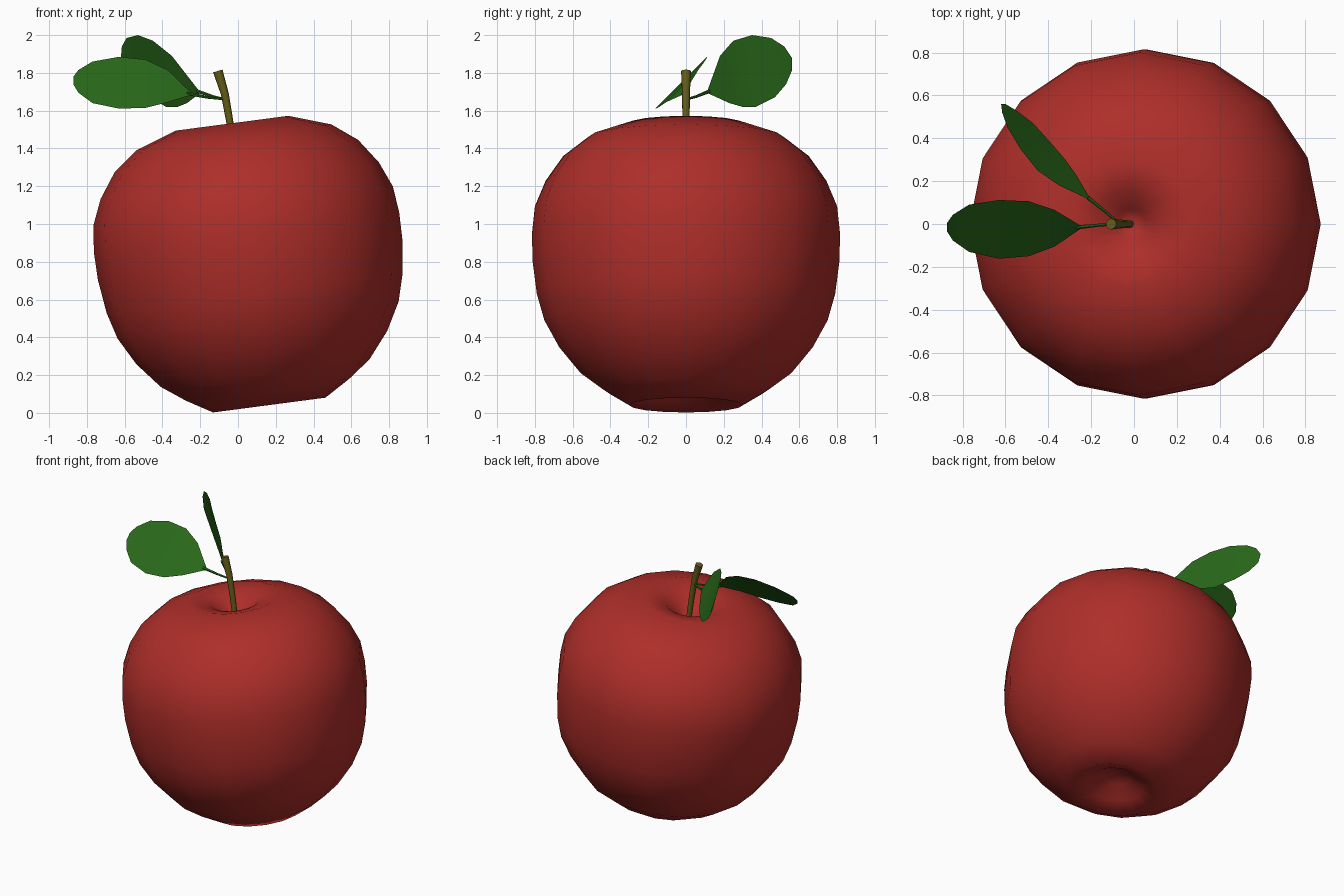
import bpy, bmesh, math
from mathutils import Vector, Matrix

if "Cube" in bpy.data.objects:
    bpy.data.objects.remove(bpy.data.objects["Cube"])


def material(name, rgb):
    m = bpy.data.materials.new(name)
    m.diffuse_color = (*rgb, 1)
    m.use_nodes = True
    m.node_tree.nodes["Principled BSDF"].inputs["Base Color"].default_value = m.diffuse_color
    return m


RED = material("red_skin", (0.42, 0.027, 0.022))
GREEN = material("leaf_green", (0.022, 0.14, 0.01))
BROWN = material("stem_olive", (0.13, 0.11, 0.01))


def finish(name, bm, mat, fix_normals=True):
    if fix_normals:
        bmesh.ops.recalc_face_normals(bm, faces=bm.faces[:])
    me = bpy.data.meshes.new(name)
    bm.to_mesh(me)
    bm.free()
    ob = bpy.data.objects.new(name, me)
    bpy.context.collection.objects.link(ob)
    me.materials.append(mat)
    for p in me.polygons:
        p.use_smooth = True
    return ob


def skin(bm, rings):
    """Bridge consecutive rings of equal vertex count."""
    for a, b in zip(rings, rings[1:]):
        n = len(a)
        for i in range(n):
            j = (i + 1) % n
            bm.faces.new((a[i], a[j], b[j], b[i]))


def lathe(name, profile, sides, matrix, mat):
    bm = bmesh.new()
    rings = []
    for r, h in profile[1:-1]:
        rings.append([bm.verts.new((r * math.cos(math.tau * i / sides),
                                    r * math.sin(math.tau * i / sides), h))
                      for i in range(sides)])
    skin(bm, rings)
    for ring, (_, h) in ((rings[0], profile[0]), (rings[-1], profile[-1])):
        pole = bm.verts.new((0, 0, h))
        for i in range(sides):
            bm.faces.new((pole, ring[i], ring[(i + 1) % sides]))
    bm.transform(matrix)
    return finish(name, bm, mat)


def tube(name, path, radii, sides, mat):
    bm = bmesh.new()
    pts = [Vector(p) for p in path]
    rings = []
    for k, (p, r) in enumerate(zip(pts, radii)):
        d = (pts[min(k + 1, len(pts) - 1)] - pts[max(k - 1, 0)]).normalized()
        u = d.cross(Vector((0, 1, 0.3))).normalized()
        v = d.cross(u)
        rings.append([bm.verts.new(p + r * (u * math.cos(math.tau * i / sides)
                                            + v * math.sin(math.tau * i / sides)))
                      for i in range(sides)])
    skin(bm, rings)
    bm.faces.new(rings[0])
    bm.faces.new(rings[-1])
    ob = finish(name, bm, mat)
    bpy.context.view_layer.objects.active = ob
    ob.select_set(True)
    bpy.ops.object.shade_smooth_by_angle(angle=math.radians(50))
    ob.select_set(False)
    return ob


def leaf(name, stations):
    """Sheet between an upper and a lower edge, starting at a narrow base."""
    bm = bmesh.new()
    rows = [(bm.verts.new(u), bm.verts.new(l)) for u, l in stations]
    for (a, b), (c, d) in zip(rows, rows[1:]):
        bm.faces.new((a, b, d, c))
    return finish(name, bm, GREEN, False)


# Apple body: tilted lathe with a dimple at each end
body = [(0, -0.63), (0.09, -0.65), (0.19, -0.71), (0.30, -0.755),
        (0.434, -0.675), (0.557, -0.585), (0.67, -0.448), (0.75, -0.302),
        (0.79, -0.16), (0.813, 0.02), (0.815, 0.166), (0.80, 0.307),
        (0.743, 0.443), (0.65, 0.575), (0.52, 0.675), (0.30, 0.75),
        (0.16, 0.715), (0.07, 0.63), (0, 0.58)]
tilt = Matrix.Translation((0.067, 0, 0.79)) @ Matrix.Rotation(math.radians(-7.5), 4, 'Y')
lathe("apple_body", body, 16, tilt, RED)

# Stem
tube("stem", [(-0.015, 0, 1.34), (-0.045, 0, 1.55), (-0.07, 0, 1.69), (-0.107, 0, 1.81)],
     [0.018, 0.019, 0.021, 0.026], 8, BROWN)

# Left leaf: midline points with half widths, leaning 45 degrees
mid = [(-0.25, -0.015, 1.69, 0.008), (-0.37, -0.02, 1.73, 0.085),
       (-0.49, -0.022, 1.743, 0.128), (-0.63, -0.025, 1.748, 0.137),
       (-0.77, -0.02, 1.75, 0.11), (-0.845, -0.017, 1.755, 0.06),
       (-0.872, -0.015, 1.76, 0.02)]
leaf("left_leaf", [((x, y + w, z + w), (x, y - w, z - w)) for x, y, z, w in mid])
tube("left_leaf_stalk", [(-0.065, 0, 1.66), (-0.16, -0.005, 1.67), (-0.27, -0.016, 1.692)],
     [0.006, 0.007, 0.01], 6, GREEN)

# Back leaf: pairs of upper and lower edge points
leaf("back_leaf", [
    ((-0.21, 0.115, 1.71), (-0.205, 0.12, 1.69)),
    ((-0.35, 0.18, 1.89), (-0.27, 0.23, 1.64)),
    ((-0.45, 0.25, 1.97), (-0.32, 0.30, 1.62)),
    ((-0.53, 0.35, 2.00), (-0.38, 0.37, 1.62)),
    ((-0.59, 0.45, 1.985), (-0.47, 0.47, 1.67)),
    ((-0.615, 0.52, 1.94), (-0.55, 0.53, 1.74)),
    ((-0.62, 0.56, 1.88), (-0.60, 0.56, 1.81))])
tube("back_leaf_stalk", [(-0.068, 0, 1.66), (-0.13, 0.055, 1.675), (-0.215, 0.123, 1.703)],
     [0.006, 0.007, 0.01], 6, GREEN)
